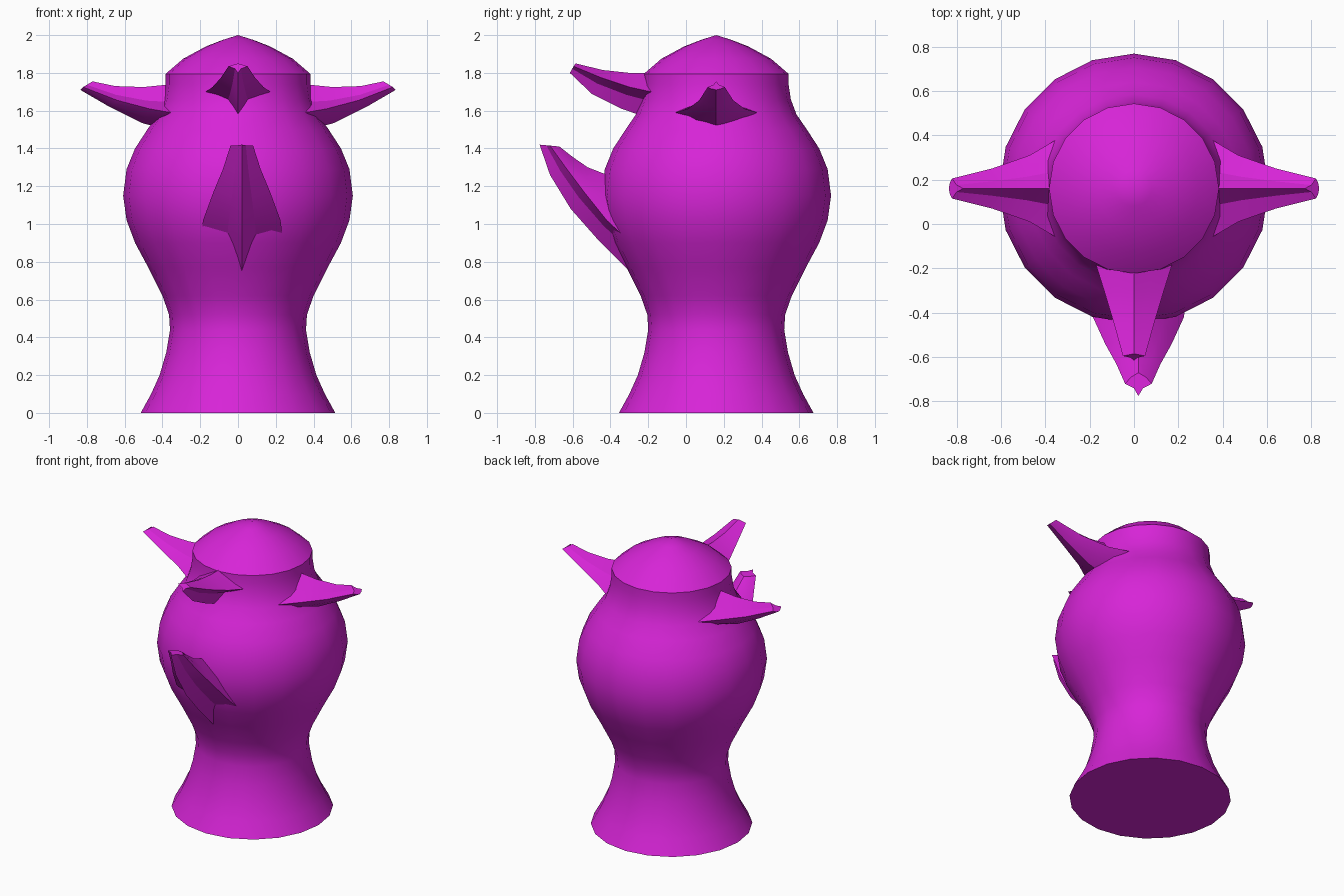
import bpy, bmesh
from math import radians
from mathutils import Matrix, Vector

if "Cube" in bpy.data.objects:
    bpy.data.objects.remove(bpy.data.objects["Cube"], do_unlink=True)

magenta = bpy.data.materials.new("magenta")
magenta.use_nodes = True
COLOUR = (0.68, 0.018, 0.68, 1)
magenta.diffuse_color = COLOUR
magenta.node_tree.nodes["Principled BSDF"].inputs["Base Color"].default_value = COLOUR

AXIS = Vector((0, 0.16, 0))  # upright centre line of the body


def finish(bm, name, angle):
    """Turn a bmesh into a shaded, coloured object standing on the body axis."""
    bmesh.ops.remove_doubles(bm, verts=bm.verts, dist=0.0001)
    bmesh.ops.recalc_face_normals(bm, faces=bm.faces)
    mesh = bpy.data.meshes.new(name)
    bm.to_mesh(mesh)
    bm.free()
    mesh.materials.append(magenta)
    obj = bpy.data.objects.new(name, mesh)
    obj.location = AXIS
    bpy.context.collection.objects.link(obj)
    bpy.ops.object.select_all(action="DESELECT")
    obj.select_set(True)
    bpy.context.view_layer.objects.active = obj
    bpy.ops.object.shade_smooth_by_angle(angle=radians(angle))
    return obj


def lathe(name, profile, sides=20):
    """Spin a (radius, height) profile about z."""
    bm = bmesh.new()
    verts = [bm.verts.new((0, r, z)) for r, z in profile]
    edges = [bm.edges.new(pair) for pair in zip(verts, verts[1:])]
    bmesh.ops.spin(bm, geom=verts + edges, axis=(0, 0, 1), cent=(0, 0, 0),
                   angle=radians(360), steps=sides)
    return finish(bm, name, 38)


def horn(name, turn, stations, top_pinch, belly_pinch, shift=0):
    """Loft a ridged, keeled horn. Each station gives the ridge (out, z),
    the side corners (out, z, half width) and the keel (out, z)."""
    bm = bmesh.new()
    spin = Matrix.Rotation(radians(turn), 3, "Z")
    rings = []
    for ridge, corner, keel in stations:
        top = Vector((ridge[0], 0, ridge[1]))
        low = Vector((keel[0], 0, keel[1]))
        left = Vector((corner[0], corner[2], corner[1]))
        right = Vector((corner[0], -corner[2], corner[1]))
        centre = (top + low + left + right) / 4
        ring = []
        loop = [(top, left, top_pinch), (left, low, belly_pinch),
                (low, right, belly_pinch), (right, top, top_pinch)]
        for a, b, pinch in loop:
            ring += [a, ((a + b) / 2).lerp(centre, pinch)]
        rings.append([bm.verts.new(spin @ p + Vector((shift, 0, 0))) for p in ring])
    for a, b in zip(rings, rings[1:]):
        for i in range(len(a)):
            j = (i + 1) % len(a)
            bm.faces.new((a[i], a[j], b[j], b[i]))
    bm.faces.new(rings[0])
    bm.faces.new(rings[-1])
    return finish(bm, name, 25)


# Flared foot, waist, round belly, neck and domed cap
lathe("body", [
    (0, 0), (.515, 0), (.46, .1), (.415, .2), (.38, .32), (.36, .44),
    (.365, .52), (.4, .62), (.475, .77), (.545, .9), (.59, 1.02), (.608, 1.15),
    (.59, 1.29), (.545, 1.4), (.48, 1.5), (.425, 1.58), (.395, 1.66),
    (.383, 1.74), (.383, 1.795), (.29, 1.875), (.17, 1.94), (.08, 1.975), (0, 2)])

# Side horns with a round belly
side_shape = [
    ((.3, 1.745), (.3, 1.58, .25), (.3, 1.48)),
    ((.5, 1.725), (.47, 1.61, .15), (.51, 1.535)),
    ((.65, 1.73), (.64, 1.655, .09), (.68, 1.62)),
    ((.77, 1.755), (.82, 1.725, .045), (.835, 1.71))]
for side, turn in (("left", 0), ("right", 180)):
    horn(side + "_horn", turn, side_shape, .3, -.15)

# Upper front horn with a fluted underside
horn("front_horn", -90, [
    ((.3, 1.8), (.3, 1.69, .185), (.3, 1.54)),
    ((.46, 1.8), (.46, 1.725, .135), (.5, 1.61)),
    ((.6, 1.815), (.61, 1.775, .09), (.66, 1.69)),
    ((.745, 1.85), (.755, 1.835, .05), (.775, 1.8))], 0, .35)

# Large upturned front spout
horn("front_spout", -90, [
    ((.45, 1.19), (.45, .9, .22), (.45, .74)),
    ((.59, 1.265), (.58, 1.02, .205), (.62, .91)),
    ((.68, 1.3), (.7, 1.17, .15), (.77, 1.08)),
    ((.76, 1.355), (.79, 1.29, .1), (.88, 1.26)),
    ((.83, 1.41), (.88, 1.415, .06), (.935, 1.42))], -.15, .3, .02)
